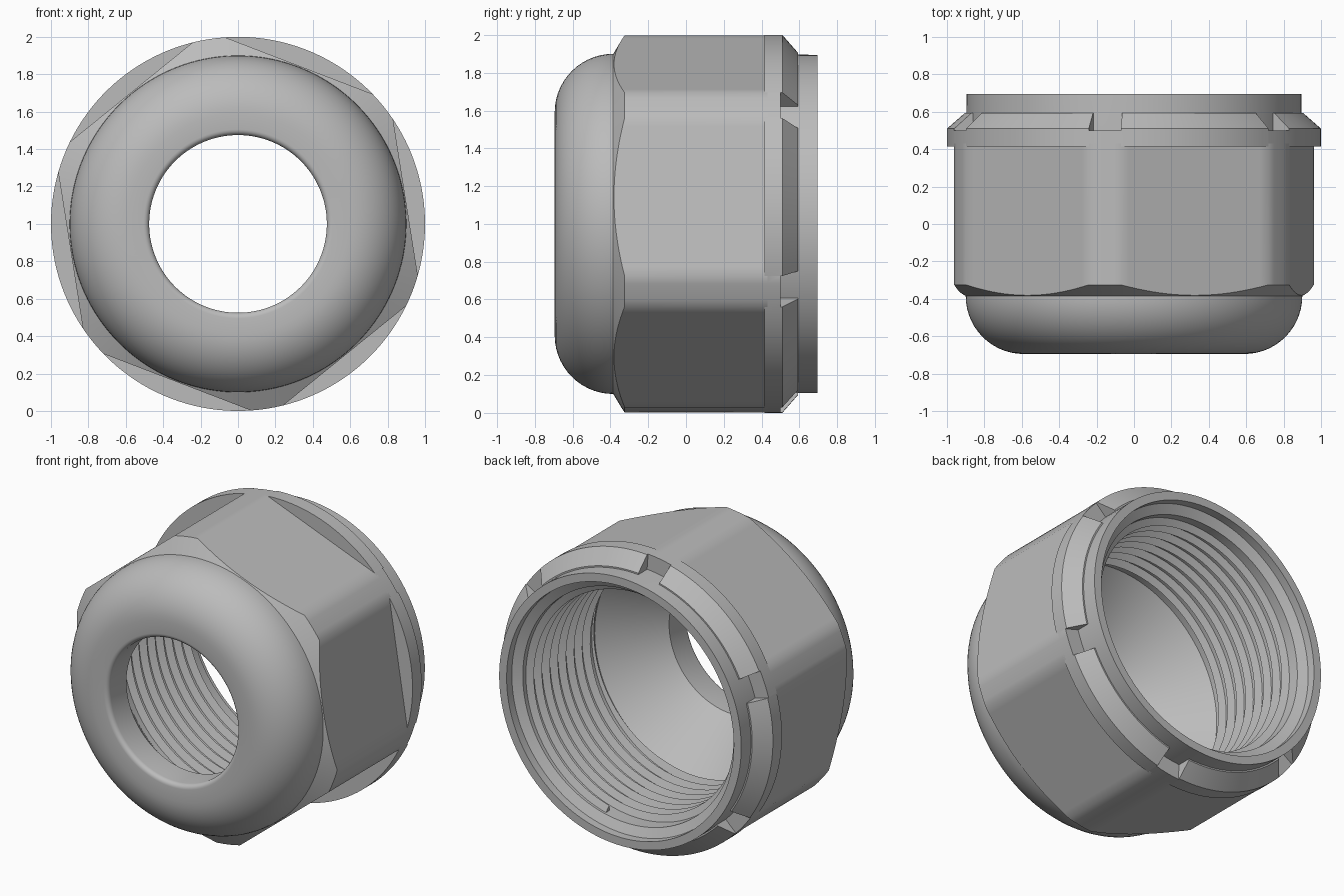
import bpy, bmesh
from math import sin, cos, pi, radians

if "Cube" in bpy.data.objects:
    bpy.data.objects.remove(bpy.data.objects["Cube"])

grey = bpy.data.materials.new("plain grey")
grey.use_nodes = True
GREY = (0.5, 0.5, 0.5, 1)
grey.diffuse_color = GREY
grey.node_tree.nodes["Principled BSDF"].inputs["Base Color"].default_value = GREY

FLAT = 9          # direction of the first hex flat, degrees
HALF = 25         # half the angle covered by one flat
APOTHEM = cos(radians(HALF))
STEP = 2.5
BORE = 0.78


def sweep(name, sections, closed=True):
    """Join (angle, [(radius, y), ...]) rings around the y axis at z = 1."""
    bm = bmesh.new()
    rings = [[bm.verts.new((r * cos(a), y, 1 + r * sin(a))) for r, y in prof]
             for a, prof in sections]
    n = len(rings[0])
    pairs = list(zip(rings, rings[1:]))
    if closed:
        pairs.append((rings[-1], rings[0]))
    else:
        bm.faces.new(rings[0])
        bm.faces.new(rings[-1])
    for a, b in pairs:
        for i in range(n):
            j = (i + 1) % n
            bm.faces.new((a[i], a[j], b[j], b[i]))
    bmesh.ops.dissolve_degenerate(bm, dist=1e-5, edges=bm.edges)
    bmesh.ops.recalc_face_normals(bm, faces=bm.faces)
    mesh = bpy.data.meshes.new(name)
    bm.to_mesh(mesh)
    bm.free()
    mesh.materials.append(grey)
    ob = bpy.data.objects.new(name, mesh)
    bpy.context.collection.objects.link(ob)
    bpy.ops.object.select_all(action="DESELECT")
    ob.select_set(True)
    bpy.context.view_layer.objects.active = ob
    bpy.ops.object.shade_smooth_by_angle(angle=radians(30))
    return ob


def arc(cr, cy, rad, start, end, n):
    angles = [radians(start + (end - start) * i / n) for i in range(n + 1)]
    return [(cr + rad * cos(a), cy + rad * sin(a)) for a in angles]


steps = [i * STEP for i in range(int(360 / STEP))]

# Domed front, through hole, inner cone, bore and back collar
core = arc(0.59, -0.385, 0.31, 0, -90, 14)
core += arc(0.505, -0.665, 0.03, -90, -180, 5)
core += [(0.475, -0.5), (BORE, -0.15), (BORE, 0.61), (0.84, 0.64),
         (0.84, 0.695), (0.895, 0.695)]
sweep("domed_core", [(radians(FLAT + s), core) for s in steps])


# Hex body with rounded corners and a conical front chamfer
def hex_profile(s):
    off = (s + 30) % 60 - 30
    h = min(1, APOTHEM / cos(radians(off)))
    chamfer_y = -0.385 + (h - 0.9) * 0.6
    return [(0.85, 0.43), (h, 0.43), (h, chamfer_y), (0.9, -0.385), (0.85, -0.385)]


sweep("hex_body", [(radians(FLAT + s), hex_profile(s)) for s in steps])

# Back flange with a notch at every hex corner
full = [(0.85, 0.415), (1, 0.415), (1, 0.51), (0.905, 0.593), (0.85, 0.593)]
notched = [(0.85, 0.415), (1, 0.415), (1, 0.5), (0.897, 0.5), (0.85, 0.5)]
flange = []
for s in steps:
    off = (s + 30) % 60 - 30
    a = radians(FLAT + s)
    if off == -HALF:
        flange += [(a, notched), (a, full)]
    elif off == HALF:
        flange += [(a, full), (a, notched)]
    else:
        flange.append((a, full if abs(off) < HALF else notched))
sweep("notched_flange", flange)

# Helical thread ridge in the bore, fading out at its inner end
PITCH, TURNS, SEG = 0.085, 8.3, 72
count = int(TURNS * SEG)
thread = []
for i in range(count + 1):
    y = 0.575 - PITCH * i / SEG
    k = max(0.1, min(1, (count - i) / 20))
    thread.append((radians(-77) + 2 * pi * i / SEG,
                   [(BORE + 0.005, y - 0.022 * k), (BORE - 0.045 * k, y),
                    (BORE + 0.005, y + 0.022 * k)]))
sweep("bore_thread", thread, closed=False)
